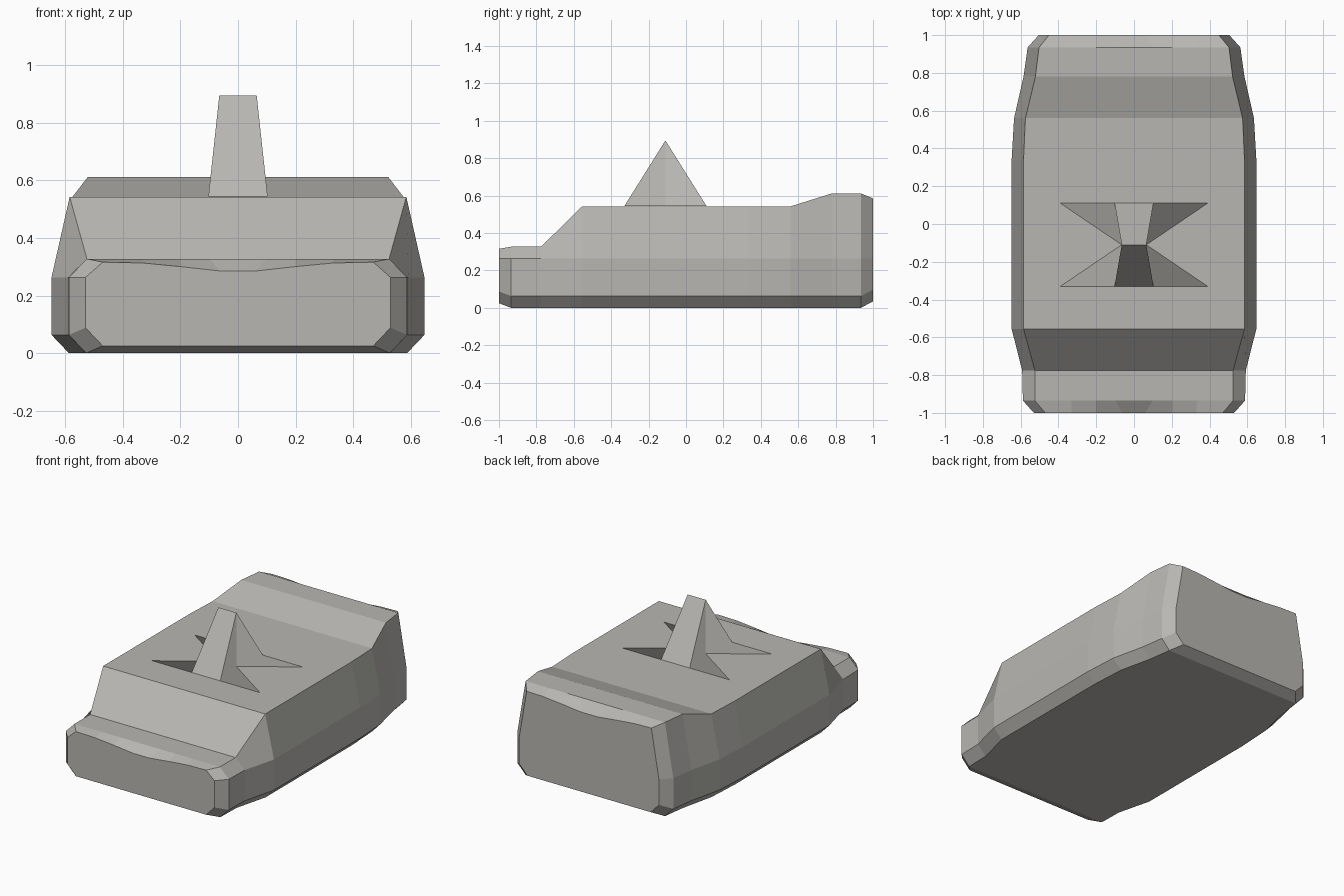
import bpy
import bmesh

if "Cube" in bpy.data.objects:
    bpy.data.objects.remove(bpy.data.objects["Cube"])

# Plain warm grey for all parts
grey = bpy.data.materials.new("warm_grey")
grey.diffuse_color = (0.48, 0.47, 0.445, 1)
grey.use_nodes = True
grey.node_tree.nodes["Principled BSDF"].inputs["Base Color"].default_value = grey.diffuse_color


def make_object(name, verts, faces):
    mesh = bpy.data.meshes.new(name)
    mesh.from_pydata(verts, [], faces)
    mesh.materials.append(grey)
    mesh.update()
    obj = bpy.data.objects.new(name, mesh)
    bpy.context.collection.objects.link(obj)
    return obj


# Body cross-sections: y, side half-width, top half-width, bottom z, top z, end dip
SECTIONS = [
    (-1.0, 0.53, 0.47, 0.025, 0.316, 0.031),
    (-0.935, 0.588, 0.525, 0, 0.327, 0),
    (-0.775, 0.592, 0.525, 0, 0.327, 0),
    (-0.555, 0.648, 0.585, 0, 0.543, 0),
    (0.335, 0.648, 0.585, 0, 0.543, 0),
    (0.56, 0.635, 0.575, 0, 0.543, 0),
    (0.78, 0.585, 0.522, 0, 0.612, 0),
    (0.935, 0.563, 0.503, 0, 0.612, 0),
    (1.0, 0.505, 0.45, 0.035, 0.585, 0.031),
]


def ring(y, w, wt, z0, zt, dip):
    half = [(w - 0.06, z0), (w, z0 + 0.063), (w, 0.263), (wt, zt),
            (0.33, zt - 0.1 * dip), (0.2, zt - 0.5 * dip), (0.06 if dip else 0.1, zt - dip)]
    pts = half + [(-x, z) for x, z in reversed(half)]
    return [(x, y, z) for x, z in pts]


# Body shell lofted through the sections
rings = [ring(*s) for s in SECTIONS]
n = len(rings[0])
verts = [v for r in rings for v in r]
faces = [(k * n + i, (k + 1) * n + i, (k + 1) * n + (i + 1) % n, k * n + (i + 1) % n)
         for k in range(len(rings) - 1) for i in range(n)]
faces.append(tuple(range(n)))
faces.append(tuple(reversed(range(len(verts) - n, len(verts)))))
body = make_object("body", verts, faces)

# Raised wedge with four flat pointed feet on the deck
Z, TOP, MID, HALF = 0.544, 0.895, -0.11, 0.22
verts, faces = [], []


def add_face(*pts):
    start = len(verts)
    verts.extend(pts)
    faces.append(tuple(range(start, start + len(pts))))


for sy in (-1, 1):
    y = MID + sy * HALF
    slope = [(-0.103, y, Z), (0.103, y, Z), (0.065, MID, TOP), (-0.065, MID, TOP)]
    add_face(*(slope if sy < 0 else slope[::-1]))
    for sx in (-1, 1):
        foot = (sx * 0.103, y, Z)
        tip = (sx * 0.39, y, Z)
        waist = (sx * 0.065, MID, Z)
        peak = (sx * 0.065, MID, TOP)
        wing = (foot, tip, waist, peak)
        add_face(*(wing if sx * sy < 0 else (foot, peak, waist, tip)))
wedge = make_object("deck_wedge", verts, faces)

# Join the wedge's shared corners
bm = bmesh.new()
bm.from_mesh(wedge.data)
bmesh.ops.remove_doubles(bm, verts=bm.verts, dist=0.0005)
bm.to_mesh(wedge.data)
bm.free()
